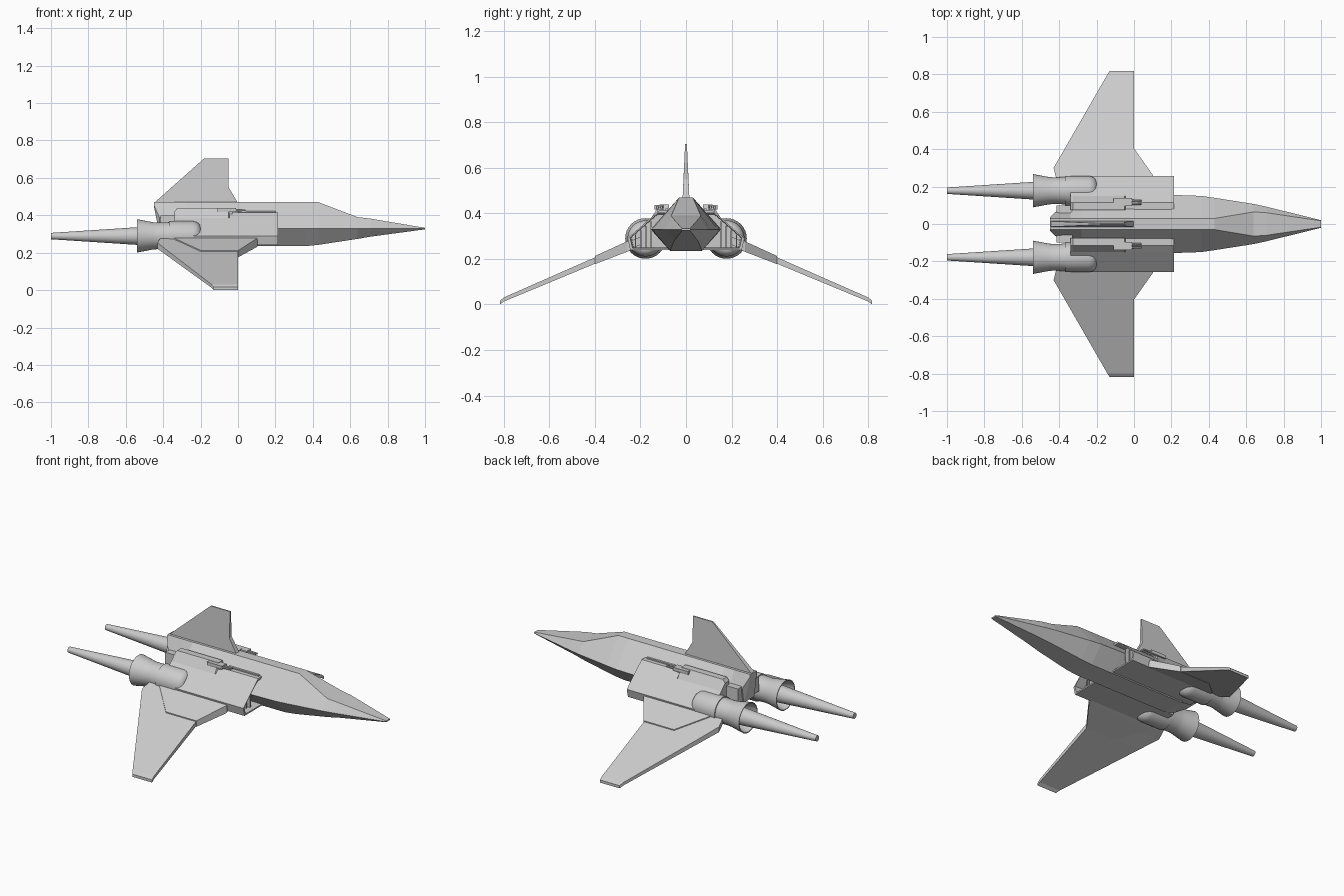
import bpy
import bmesh
from math import cos, sin, pi, radians

cube = bpy.data.objects.get("Cube")
if cube:
    bpy.data.objects.remove(cube, do_unlink=True)

grey = bpy.data.materials.new("hull_grey")
grey.use_nodes = True
grey.diffuse_color = (0.6, 0.6, 0.6, 1)
grey.node_tree.nodes["Principled BSDF"].inputs["Base Color"].default_value = (0.6, 0.6, 0.6, 1)


def loft(name, rings, mirror=True, smooth=False):
    """Skin a list of equal-length point rings, cap both ends, mirror across y."""
    bm = bmesh.new()
    loops = [[bm.verts.new(p) for p in ring] for ring in rings]
    for a, b in zip(loops, loops[1:]):
        for i in range(len(a)):
            j = (i + 1) % len(a)
            bm.faces.new((a[i], a[j], b[j], b[i]))
    bm.faces.new(loops[0])
    bm.faces.new(loops[-1])
    bmesh.ops.recalc_face_normals(bm, faces=bm.faces)
    mesh = bpy.data.meshes.new(name)
    bm.to_mesh(mesh)
    bm.free()
    mesh.materials.append(grey)
    obj = bpy.data.objects.new(name, mesh)
    bpy.context.collection.objects.link(obj)
    if mirror:
        mod = obj.modifiers.new("mirror", "MIRROR")
        mod.use_axis = (False, True, False)
    if smooth:
        bpy.ops.object.select_all(action="DESELECT")
        obj.select_set(True)
        bpy.context.view_layer.objects.active = obj
        bpy.ops.object.shade_smooth_by_angle(angle=radians(35))
    return obj


def lathe(name, profile, y, z, sides=32):
    """Turn (x, radius) pairs around a fore-aft axis."""
    rings = [[(x, y + r * cos(2 * pi * i / sides), z + r * sin(2 * pi * i / sides))
              for i in range(sides)] for x, r in profile]
    return loft(name, rings, smooth=True)


def box(name, x, y, z):
    """Box from (low, high) pairs."""
    return loft(name, [[(v, y[0], z[0]), (v, y[1], z[0]), (v, y[1], z[1]), (v, y[0], z[1])]
                       for v in x])


def wing(name, stations):
    """Skin (y, front x, rear x, mid z, half thickness) stations."""
    return loft(name, [[(f, y, z - t), (f, y, z + t), (r, y, z + t), (r, y, z - t)]
                       for y, f, r, z, t in stations])


# Fuselage: x, top half width, top z, side half width, side z, bottom half width, bottom z
stations = [
    (-0.45, 0.03, 0.47, 0.035, 0.455, 0.03, 0.45),
    (-0.42, 0.03, 0.47, 0.065, 0.39, 0.05, 0.30),
    (-0.34, 0.03, 0.47, 0.08, 0.35, 0.06, 0.25),
    (-0.28, 0.03, 0.47, 0.15, 0.33, 0.07, 0.235),
    (0.22, 0.03, 0.47, 0.155, 0.33, 0.07, 0.235),
    (0.36, 0.03, 0.47, 0.15, 0.33, 0.07, 0.235),
    (0.43, 0.03, 0.47, 0.14, 0.33, 0.068, 0.242),
    (0.64, 0.065, 0.39, 0.107, 0.33, 0.055, 0.274),
    (0.71, 0.06, 0.382, 0.092, 0.33, 0.047, 0.286),
    (1.0, 0.017, 0.333, 0.02, 0.329, 0.017, 0.325),
]
loft("fuselage", [[(x, a, ta), (x, b, tb), (x, c, tc), (x, -c, tc), (x, -b, tb), (x, -a, ta)]
                  for x, a, ta, b, tb, c, tc in stations], mirror=False)


# Side nacelle with stepped roof and hollow intake
def nacelle_ring(x, top, scale=1.0):
    pts = [(0.07, 0.24), (0.245, 0.24), (0.257, 0.29), (0.15, 0.385), (0.115, top), (0.075, top)]
    cy, cz = 0.16, 0.31
    return [(x, cy + (y - cy) * scale, cz + (z - cz) * scale) for y, z in pts]


loft("nacelle", [
    nacelle_ring(-0.34, 0.42), nacelle_ring(-0.325, 0.44), nacelle_ring(-0.05, 0.44),
    nacelle_ring(-0.045, 0.415), nacelle_ring(0.215, 0.415),
    nacelle_ring(0.215, 0.415, 0.88), nacelle_ring(0.08, 0.415, 0.82)])

# Slats inside the intake
for i in range(4):
    y = 0.15 + 0.023 * i
    box("intake_slat", (0.08, 0.19 - 0.01 * i), (y, y + 0.006), (0.25, 0.365 - 0.02 * i))

# Drooped wings, thicker root panels and turned-down tips
wing("wing", [
    (0.20, 0.10, -0.40, 0.280, 0.018),
    (0.26, 0.10, -0.42, 0.254, 0.017),
    (0.30, 0.071, -0.43, 0.237, 0.016),
    (0.40, 0.0, -0.372, 0.193, 0.014),
    (0.80, 0.0, -0.142, 0.022, 0.009),
    (0.818, 0.0, -0.13, 0.008, 0.008)])
wing("wing_root_panel", [
    (0.235, 0.105, -0.34, 0.265, 0.024),
    (0.26, 0.102, -0.34, 0.254, 0.023),
    (0.40, 0.003, -0.20, 0.195, 0.018)])

# Tail fin
fin = [(-0.45, 0.465, 0.015), (-0.18, 0.705, 0.004), (-0.05, 0.705, 0.004),
       (-0.05, 0.55, 0.011), (0.0, 0.465, 0.015)]
loft("tail_fin", [[(x, s * t, z) for x, z, t in fin] for s in (-1, 1)], mirror=False)

# Engines: rounded casing with a hollow bell, and a long exhaust cone
lathe("engine", [(-0.20, 0.05), (-0.205, 0.062), (-0.22, 0.074), (-0.24, 0.079),
                 (-0.37, 0.079), (-0.37, 0.073), (-0.43, 0.071), (-0.455, 0.073),
                 (-0.54, 0.089), (-0.54, 0.084), (-0.46, 0.06)], 0.178, 0.29)
lathe("exhaust_cone", [(-0.45, 0.053), (-0.54, 0.047), (-1.0, 0.017)], 0.178, 0.289)

# Rear service box beside the tail
box("rear_box", (-0.415, -0.33), (0.05, 0.10), (0.31, 0.40))

# Small cannon on each nacelle
box("cannon_mount", (-0.09, -0.03), (0.10, 0.125), (0.40, 0.425))
box("cannon_body", (-0.11, -0.01), (0.096, 0.138), (0.418, 0.438))
for y in (0.108, 0.126):
    lathe("cannon_barrel", [(-0.02, 0.007), (0.04, 0.005)], y, 0.427, 10)
box("nacelle_rail", (0.0, 0.20), (0.078, 0.09), (0.41, 0.422))
